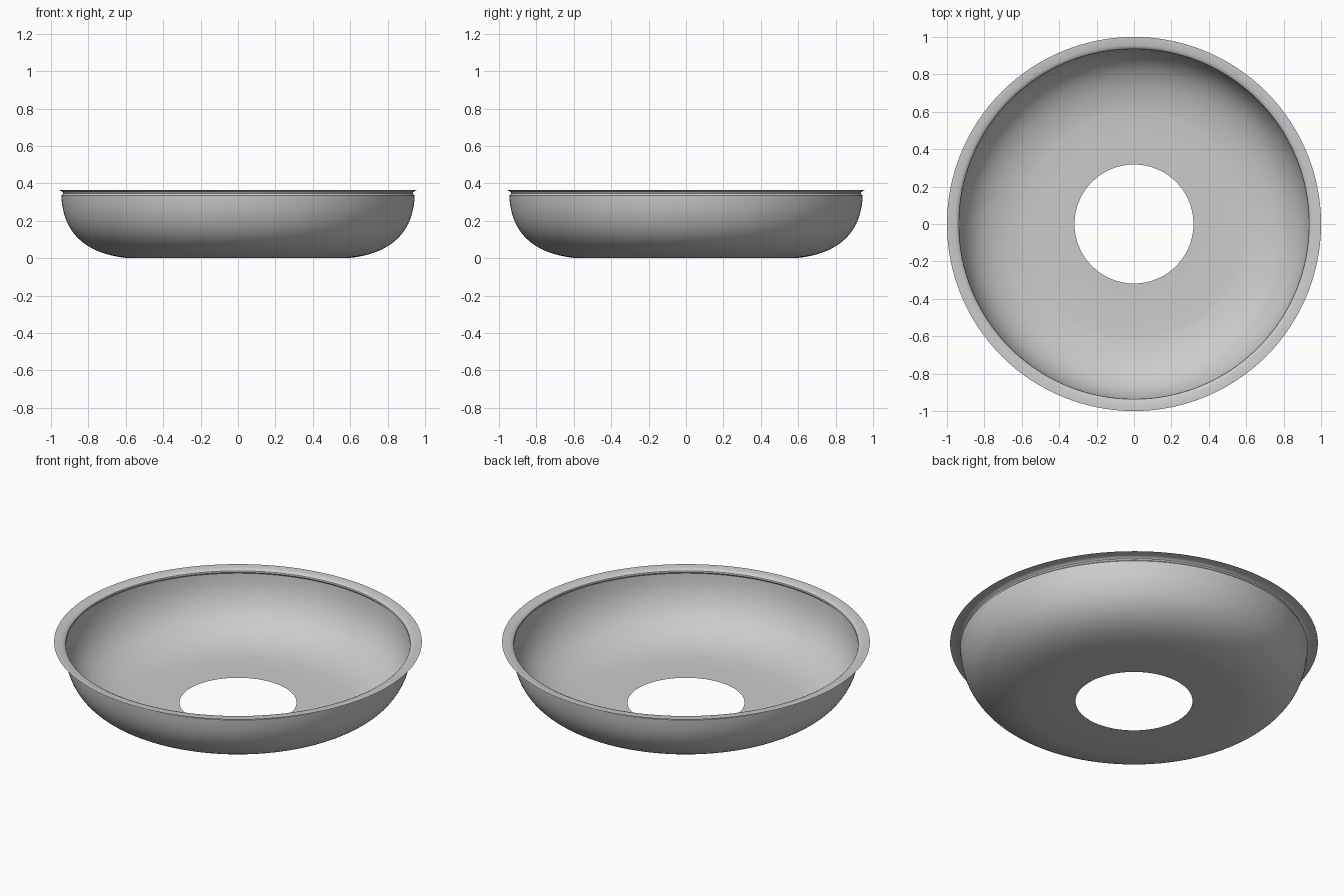
import bpy, bmesh, math
from mathutils import Vector
from mathutils.geometry import interpolate_bezier

if "Cube" in bpy.data.objects:
    bpy.data.objects.remove(bpy.data.objects["Cube"])

SEGMENTS = 128

def lathe(name, profile):
    """Revolve a list of (radius, z) points around the z axis."""
    bm = bmesh.new()
    verts = [bm.verts.new((r, 0, z)) for r, z in profile]
    edges = [bm.edges.new(pair) for pair in zip(verts, verts[1:])]
    bmesh.ops.spin(bm, geom=verts + edges, cent=(0, 0, 0), axis=(0, 0, 1),
                   angle=math.tau, steps=SEGMENTS, use_duplicate=False)
    bmesh.ops.remove_doubles(bm, verts=bm.verts, dist=1e-4)
    bmesh.ops.recalc_face_normals(bm, faces=bm.faces)
    mesh = bpy.data.meshes.new(name)
    bm.to_mesh(mesh)
    bm.free()
    obj = bpy.data.objects.new(name, mesh)
    bpy.context.collection.objects.link(obj)
    bpy.context.view_layer.objects.active = obj
    obj.select_set(True)
    bpy.ops.object.shade_smooth_by_angle(angle=math.radians(30))
    return obj

# Flat floor around the central hole
floor = [(0.318, 0.0), (0.46, 0.0)]

# Curved side wall
wall = [(p.x, p.y) for p in interpolate_bezier(
    Vector((0.60, 0.002)), Vector((0.80, 0.025)),
    Vector((0.935, 0.12)), Vector((0.945, 0.335)), 24)]

# Small groove under the thin flat lip
lip = [(0.935, 0.345), (0.937, 0.353), (0.944, 0.359),
       (0.956, 0.364), (1.0, 0.364)]

lathe("dish_shell", floor + wall + lip)
